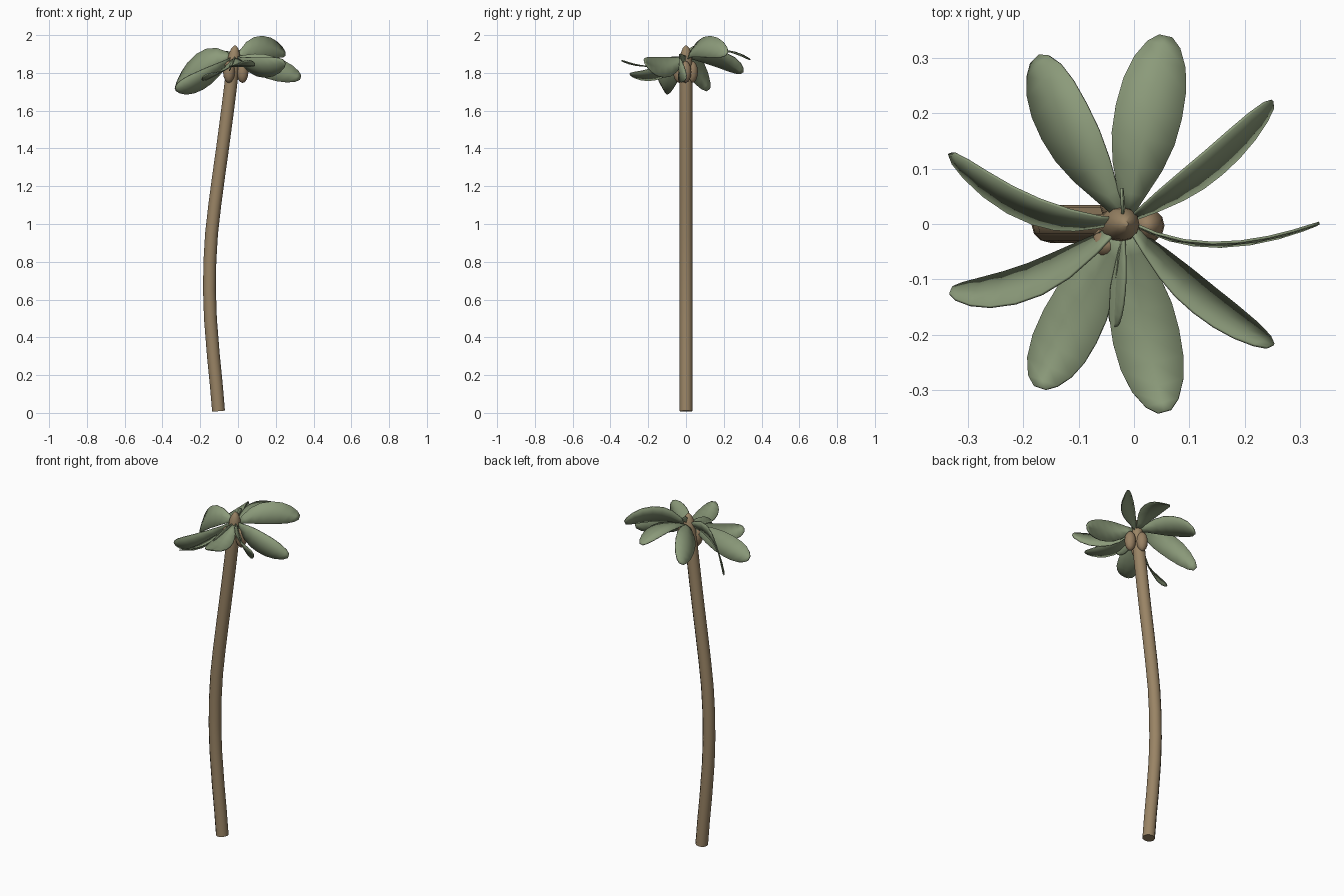
import bpy, bmesh, math
from mathutils import Vector

if "Cube" in bpy.data.objects:
    bpy.data.objects.remove(bpy.data.objects["Cube"])


def material(name, col):
    m = bpy.data.materials.new(name)
    m.diffuse_color = (*col, 1)
    m.use_nodes = True
    m.node_tree.nodes["Principled BSDF"].inputs["Base Color"].default_value = m.diffuse_color
    return m


BARK = material("bark brown", (0.32, 0.23, 0.13))
NUT = material("nut brown", (0.31, 0.215, 0.123))
LEAF = material("leaf green", (0.26, 0.325, 0.195))


def finish(name, bm, mat, angle):
    bmesh.ops.recalc_face_normals(bm, faces=bm.faces)
    me = bpy.data.meshes.new(name)
    bm.to_mesh(me)
    bm.free()
    me.materials.append(mat)
    ob = bpy.data.objects.new(name, me)
    bpy.context.collection.objects.link(ob)
    bpy.ops.object.select_all(action='DESELECT')
    bpy.context.view_layer.objects.active = ob
    ob.select_set(True)
    bpy.ops.object.shade_smooth_by_angle(angle=math.radians(angle))
    return ob


# Trunk: rings swept along a curved path of (x, z, radius)
path = [(-.103, .009, .034), (-.115, .15, .034), (-.130, .3, .034), (-.146, .5, .034),
        (-.151, .65, .034), (-.149, .8, .034), (-.140, .95, .034), (-.123, 1.1, .034),
        (-.103, 1.25, .034), (-.082, 1.4, .034), (-.062, 1.55, .034), (-.043, 1.7, .034),
        (-.025, 1.85, .034), (-.019, 1.90, .029), (-.016, 1.93, .018), (-.015, 1.945, .005)]
SIDES = 12
bm = bmesh.new()
rings = []
for i, (x, z, r) in enumerate(path):
    a, b = path[max(i - 1, 0)], path[min(i + 1, len(path) - 1)]
    t = Vector((b[0] - a[0], 0, b[1] - a[1])).normalized()
    u = Vector((t.z, 0, -t.x))
    ring = []
    for k in range(SIDES):
        w = 2 * math.pi * k / SIDES
        ring.append(bm.verts.new(Vector((x, 0, z)) + u * r * math.cos(w)
                                 + Vector((0, r * math.sin(w), 0))))
    rings.append(ring)
for p, q in zip(rings, rings[1:]):
    for k in range(SIDES):
        n = (k + 1) % SIDES
        bm.faces.new((p[k], p[n], q[n], q[k]))
bm.faces.new(rings[0])
bm.faces.new(rings[-1])
finish("trunk", bm, BARK, 50)

# Nuts: three ellipsoids around the top of the trunk
for i, (nx, ny) in enumerate([(.024, -.003), (-.03, .032), (-.048, -.036)]):
    bm = bmesh.new()
    bmesh.ops.create_uvsphere(bm, u_segments=12, v_segments=8, radius=1)
    for v in bm.verts:
        v.co = Vector((v.co.x * .031 + nx, v.co.y * .031 + ny, v.co.z * .058 + 1.805))
    finish(f"nut_{i + 1}", bm, NUT, 60)

# Leaves: arched blades with a rolled width direction
OUTLINE = [(0, .15), (.12, .42), (.27, .75), (.42, .95), (.57, 1), (.72, .95),
           (.85, .78), (.95, .5), (1, .2)]


def leaf(name, base, mid, tip, roll, width=.061):
    base, mid, tip = Vector(base), Vector(mid), Vector(tip)
    ctrl = mid * 2 - (base + tip) / 2
    roll = math.radians(roll)
    bm = bmesh.new()
    rows = []
    for t, h in OUTLINE:
        p = base * (1 - t) ** 2 + ctrl * 2 * t * (1 - t) + tip * t * t
        d = ((ctrl - base) * (1 - t) + (tip - ctrl) * t).normalized()
        side = Vector((0, 0, 1)).cross(d).normalized()
        across = side * math.cos(roll) + d.cross(side) * math.sin(roll)
        rows.append([bm.verts.new(p + across * s * h * width) for s in (-1, 0, 1)])
    for a, b in zip(rows, rows[1:]):
        for k in range(2):
            bm.faces.new((a[k], a[k + 1], b[k + 1], b[k]))
    ob = finish(name, bm, LEAF, 40)
    s = ob.modifiers.new("thickness", 'SOLIDIFY')
    s.thickness = .005
    s.offset = 0


# Blades on the back side arch up, blades on the front side sag and curl up
LEAVES = [  # mid, tip, roll
    ((.15, -.037, 1.835), (.331, 0, 1.775), 87),
    ((.125, .095, 1.939), (.25, .216, 1.90), 66),
    ((.022, .18, 1.92), (.057, .338, 1.87), 0),
    ((-.115, .165, 1.875), (-.178, .297, 1.80), -35),
    ((-.18, .025, 1.865), (-.330, .118, 1.71), -68),
    ((-.18, -.10, 1.77), (-.330, -.120, 1.715), 60),
    ((-.105, -.165, 1.795), (-.170, -.295, 1.79), 25),
    ((.017, -.18, 1.835), (.055, -.338, 1.865), 0),
    ((.108, -.122, 1.83), (.246, -.220, 1.86), -62),
]
for i, (mid, tip, roll) in enumerate(LEAVES):
    w = math.radians(40 * i)
    leaf(f"leaf_{i + 1}", (-.015 + .015 * math.cos(w), .015 * math.sin(w), 1.88),
         mid, tip, roll)

# Small young leaf and upright shoot at the centre
leaf("young_leaf", (-.02, -.01, 1.88), (-.03, -.10, 1.85), (-.036, -.185, 1.83), 65, .035)
leaf("shoot", (-.018, .0, 1.88), (-.02, .03, 1.92), (-.022, .065, 1.935), 85, .014)
